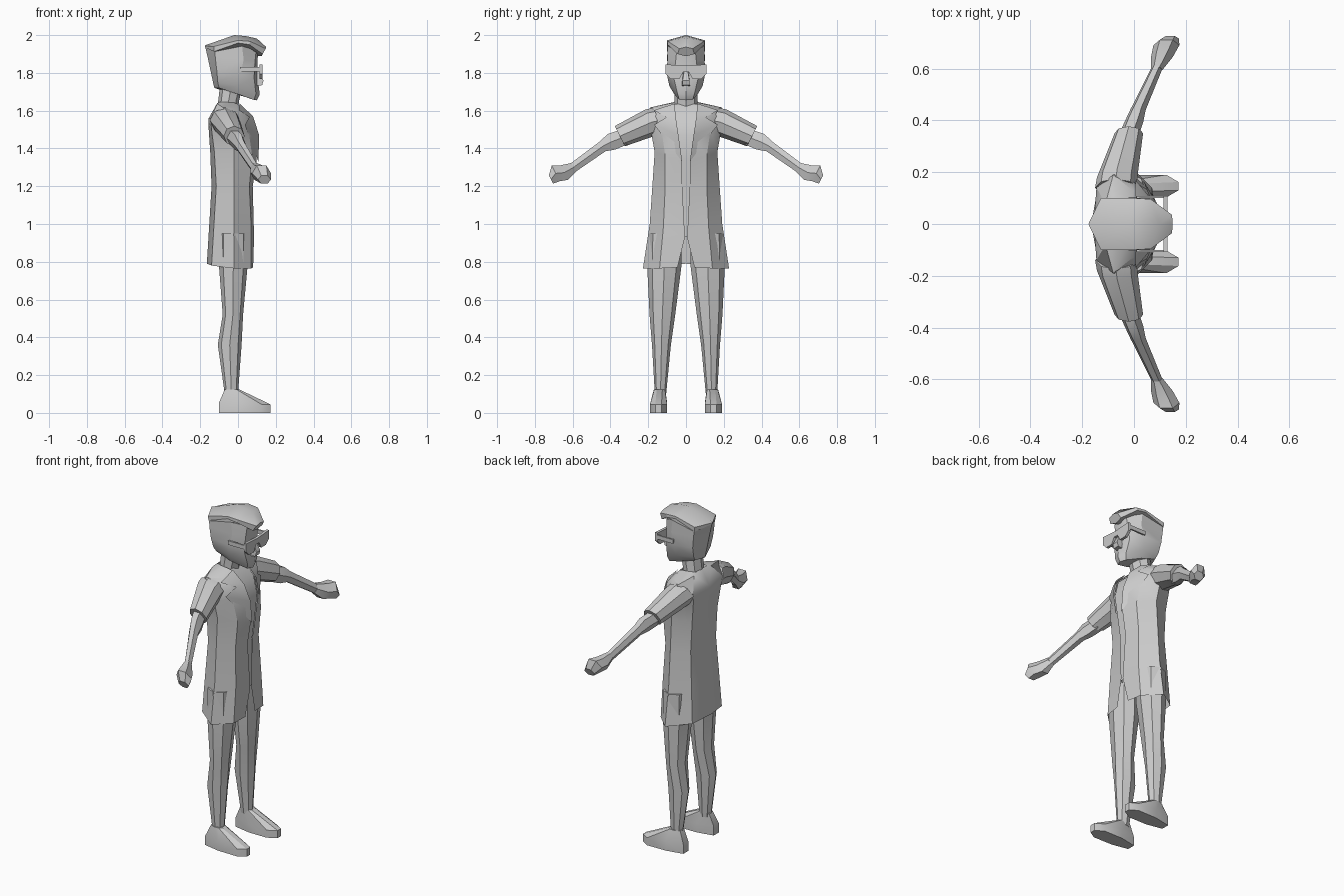
import bpy, bmesh, math

mat = bpy.data.materials.new("plain_grey")
mat.diffuse_color = (0.6, 0.6, 0.6, 1)


def make(name, verts, faces, mirror=True, fix=False):
    """Mesh object, mirrored across y = 0, smooth with sharp creases."""
    me = bpy.data.meshes.new(name)
    me.from_pydata(verts, [], faces)
    bm = bmesh.new()
    bm.from_mesh(me)
    bmesh.ops.remove_doubles(bm, verts=bm.verts, dist=0.0005)
    if fix:
        bmesh.ops.recalc_face_normals(bm, faces=bm.faces)
    bm.to_mesh(me)
    bm.free()
    me.materials.append(mat)
    ob = bpy.data.objects.new(name, me)
    bpy.context.collection.objects.link(ob)
    bpy.ops.object.select_all(action='DESELECT')
    bpy.context.view_layer.objects.active = ob
    ob.select_set(True)
    if mirror:
        m = ob.modifiers.new("Mirror", 'MIRROR')
        m.use_axis = (False, True, False)
        m.merge_threshold = 0.001
        bpy.ops.object.modifier_apply(modifier="Mirror")
    bpy.ops.object.shade_smooth_by_angle(angle=math.radians(32))
    return ob


def loft(name, rings, closed=False, bottom=False, top=False, mirror=True):
    """Skin rings of points; half rings run back -> +y side -> front."""
    n = len(rings[0])
    verts = [p for r in rings for p in r]
    faces = []
    for k in range(len(rings) - 1):
        for i in range(n if closed else n - 1):
            j = (i + 1) % n
            faces.append((k*n + i, (k+1)*n + i, (k+1)*n + j, k*n + j))
    if bottom or closed:
        faces.append(tuple(range(n)))
    if top or closed:
        faces.append(tuple(reversed(range((len(rings)-1)*n, len(rings)*n))))
    return make(name, verts, faces, mirror, closed)


def oval(x, y, z, rx, ru, up=(0, 1, 0), n=8):
    """Ring spanned by the x axis and the given second direction."""
    out = []
    for k in range(n):
        c, s = math.cos(2*math.pi*k/n), math.sin(2*math.pi*k/n)
        out.append((x + c*rx, y + s*ru*up[1], z + s*ru*up[2]))
    return out


def prism(name, pts, x0, x1):
    """Outline in (y, z) extruded along x."""
    loft(name, [[(x, y, z) for y, z in pts] for x in (x0, x1)], closed=True)


# Coat: open down the front, flared hem
loft("coat", [
    [(-.165, 0, .79), (-.14, .14, .78), (-.02, .228, .765), (.07, .14, .765), (.08, .045, .77)],
    [(-.152, 0, 1.0), (-.127, .13, 1.0), (-.02, .192, 1.0), (.07, .12, .98), (.085, .006, .93)],
    [(-.14, 0, 1.2), (-.115, .12, 1.2), (-.02, .178, 1.2), (.06, .11, 1.2), (.078, .02, 1.2)],
    [(-.147, 0, 1.38), (-.125, .12, 1.38), (-.02, .166, 1.38), (.075, .11, 1.36), (.098, .02, 1.33)],
    [(-.155, 0, 1.5), (-.14, .13, 1.5), (-.03, .185, 1.49), (.055, .13, 1.5), (.102, .04, 1.47)],
    [(-.155, 0, 1.56), (-.145, .14, 1.56), (-.05, .205, 1.56), (.035, .13, 1.58), (.07, .055, 1.57)],
    [(-.11, 0, 1.64), (-.11, .08, 1.637), (-.08, .19, 1.617), (-.005, .13, 1.612), (0, .06, 1.633)],
    [(-.1, 0, 1.645), (-.1, .05, 1.645), (-.06, .065, 1.645), (-.02, .065, 1.642), (0, .06, 1.635)],
])

# Shirt panel behind the coat opening
loft("shirt", [[(x - .025, w + .012, z), (x, w, z), (x, 0, z)] for x, w, z in [
    (.07, .03, .93), (.07, .03, 1.2), (.085, .035, 1.33),
    (.088, .055, 1.47), (.058, .065, 1.57), (-.01, .07, 1.635)]])

# Lapels with a notch, as thin flaps fanned from the inner edge
make("lapel", [(.112, .04, 1.47), (.108, .02, 1.33), (.036, .168, 1.525), (.06, .105, 1.565),
               (.005, .17, 1.602), (.008, .06, 1.638), (.08, .055, 1.57)],
     [(0, 1, 2), (0, 2, 3), (0, 3, 6), (6, 3, 4), (6, 4, 5)])

# Neck
loft("neck", [oval(-.055, 0, 1.59, .055, .068), oval(-.05, 0, 1.65, .055, .062),
              oval(-.035, 0, 1.735, .06, .062)], closed=True, mirror=False)

# Head, from jaw to hairline
loft("head", [
    [(-.125, 0, 1.72), (-.1, .06, 1.72), (0, .062, 1.687), (.085, .035, 1.657), (.1, 0, 1.655)],
    [(-.13, 0, 1.74), (-.107, .08, 1.75), (0, .088, 1.73), (.095, .045, 1.69), (.115, 0, 1.685)],
    [(-.145, 0, 1.81), (-.112, .097, 1.81), (.015, .103, 1.8), (.085, .065, 1.775), (.105, 0, 1.77)],
    [(-.16, 0, 1.88), (-.12, .1, 1.88), (.03, .098, 1.87), (.09, .055, 1.86), (.102, 0, 1.86)],
    [(-.174, 0, 1.94), (-.124, .098, 1.93), (.02, .097, 1.955), (.095, .05, 1.91), (.108, 0, 1.91)],
], bottom=True)

# Hair with a jutting fringe
loft("hair", [
    [(-.175, 0, 1.935), (-.127, .1, 1.913), (0, .1, 1.958), (.06, .098, 1.95), (.13, .045, 1.9), (.125, 0, 1.888)],
    [(-.176, 0, 1.943), (-.128, .1, 1.94), (0, .1, 1.972), (.065, .096, 1.967), (.147, .035, 1.928), (.149, 0, 1.937)],
    [(-.174, 0, 1.946), (-.1, 0, 1.972), (-.02, 0, 2), (.04, 0, 1.995), (.1, 0, 1.982), (.1, 0, 1.982)],
], bottom=True)

# Glasses and nose
prism("glasses_lens", [(0, 1.838), (.108, 1.845), (.108, 1.795), (.08, 1.768), (.035, 1.768),
                       (.014, 1.805), (0, 1.805)], .114, .13)
prism("glasses_arm", [(.1, 1.808), (.1, 1.832), (.109, 1.832), (.109, 1.808)], .01, .116)
loft("nose", [
    [(.09, .02, 1.73), (.128, .02, 1.735), (.128, -.02, 1.735), (.09, -.02, 1.73)],
    [(.09, .02, 1.76), (.135, .018, 1.76), (.135, -.018, 1.76), (.09, -.02, 1.76)],
    [(.09, .014, 1.81), (.112, .01, 1.81), (.112, -.01, 1.81), (.09, -.014, 1.81)],
], closed=True, mirror=False)

# Arms: sleeve, forearm and hand, drooping outward and forward
tilt = (0, .45, .89)


def limb(name, stations, n=6):
    loft(name, [oval(*s, up=tilt, n=n) for s in stations], closed=True)


limb("sleeve", [(-.07, .14, 1.548, .08, .075), (-.065, .18, 1.54, .078, .075),
                (-.02, .35, 1.465, .055, .06)], 8)
limb("forearm", [(-.025, .33, 1.46, .04, .05), (0, .395, 1.435, .036, .053),
                 (.015, .44, 1.412, .03, .035), (.088, .6, 1.297, .022, .03)])
limb("hand", [(.088, .595, 1.3, .022, .03), (.108, .645, 1.272, .042, .05),
              (.125, .69, 1.268, .05, .054), (.14, .715, 1.235, .034, .028)])

# Legs
loft("leg", [oval(*s) for s in [
    (-.025, .113, .95, .075, .088), (-.025, .115, .77, .075, .09), (-.027, .125, .52, .054, .068),
    (-.044, .13, .36, .063, .05), (-.035, .135, .1, .035, .03)]], closed=True)

# Shoes
sole = [(-.1, .12), (-.1, .168), (0, .188), (.125, .19), (.172, .162), (.172, .13), (.12, .1), (0, .1)]
instep = [(-.07, .118), (-.07, .155), (-.04, .17), (-.01, .168), (.005, .155), (.005, .125), (-.01, .112), (-.04, .11)]
loft("shoe", [[(x, y, 0) for x, y in sole],
              [(x, y, .055 if x < .1 else .045) for x, y in sole],
              [(x, y, .125) for x, y in instep]], closed=True)
